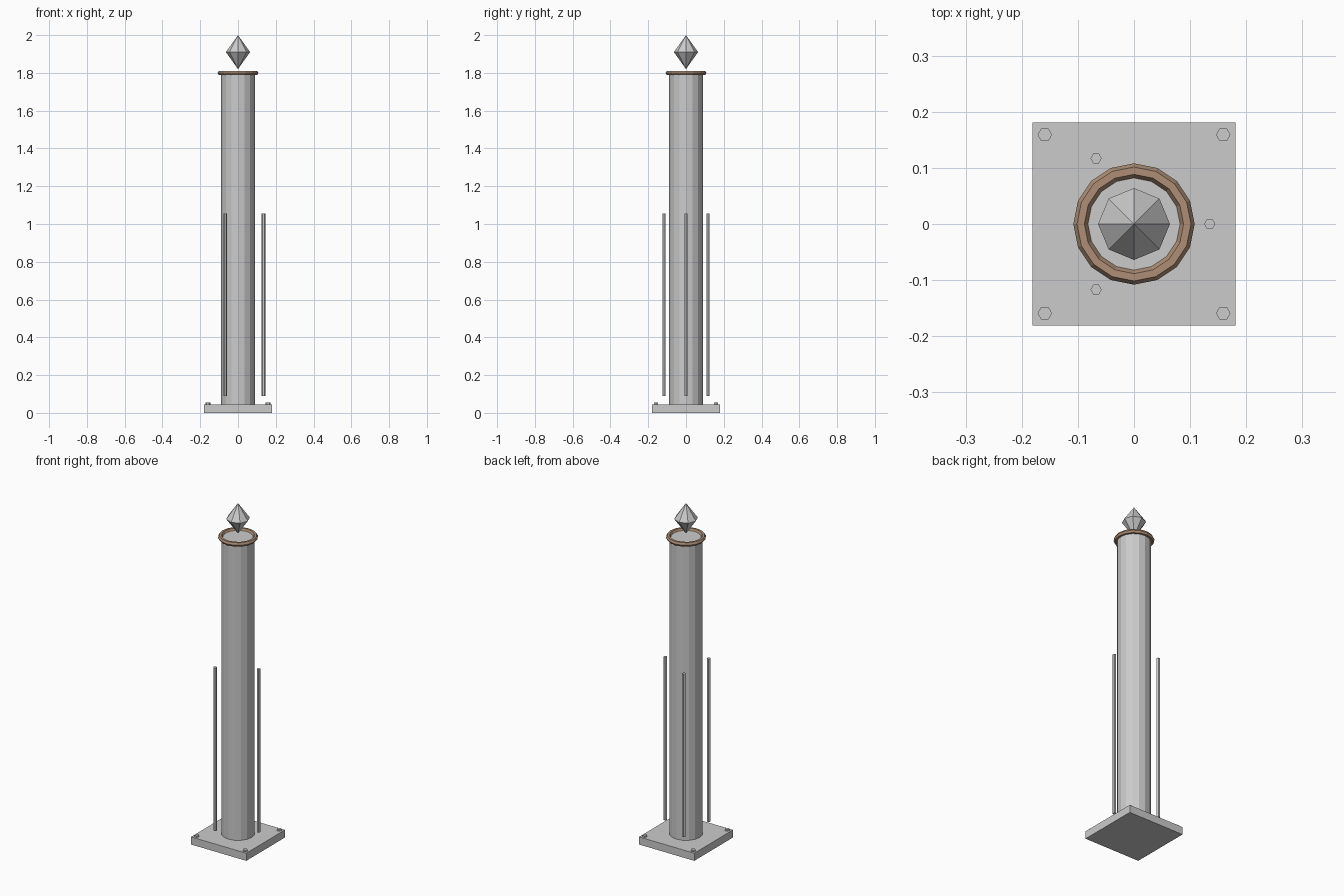
import bpy
from math import cos, sin, pi, radians

if "Cube" in bpy.data.objects:
    bpy.data.objects.remove(bpy.data.objects["Cube"])


def prism(name, sides, radius, z0, z1, x=0, y=0):
    """Upright flat-faced cylinder with a corner pointing along +x."""
    bpy.ops.mesh.primitive_cylinder_add(
        vertices=sides, radius=radius, depth=z1 - z0,
        location=(x, y, (z0 + z1) / 2), rotation=(0, 0, pi / 2))
    bpy.context.object.name = name
    return bpy.context.object


# Square base plate
bpy.ops.mesh.primitive_cube_add(size=1, location=(0, 0, 0.0225))
plate = bpy.context.object
plate.name = "base_plate"
plate.scale = (0.362, 0.362, 0.045)

# Corner bolts
for sx in (-1, 1):
    for sy in (-1, 1):
        prism("corner_bolt", 6, 0.013, 0.04, 0.054, sx * 0.159, sy * 0.159)

# Main column
prism("column", 16, 0.09, 0.04, 1.8)

# Three thin rods standing around the column
for i in range(3):
    a = radians(120 * i)
    prism("side_rod", 6, 0.01, 0.09, 1.055, 0.135 * cos(a), 0.135 * sin(a))

# Coloured collar ring at the top
bpy.ops.mesh.primitive_torus_add(
    major_segments=16, minor_segments=6,
    major_radius=0.095, minor_radius=0.013, location=(0, 0, 1.8))
ring = bpy.context.object
ring.name = "collar_ring"
copper = bpy.data.materials.new("copper_brown")
copper.diffuse_color = (0.42, 0.27, 0.18, 1)
copper.use_nodes = True
copper.node_tree.nodes["Principled BSDF"].inputs["Base Color"].default_value = copper.diffuse_color
ring.data.materials.append(copper)

# Floating eight-sided crystal finial: two points and a middle ring
n = 8
verts = [(0, 0, 2.0), (0, 0, 1.82)]
verts += [(0.064 * cos(2 * pi * i / n), 0.064 * sin(2 * pi * i / n), 1.91) for i in range(n)]
faces = []
for i in range(n):
    a, b = 2 + i, 2 + (i + 1) % n
    faces += [(0, a, b), (1, b, a)]
mesh = bpy.data.meshes.new("crystal_finial")
mesh.from_pydata(verts, [], faces)
bpy.context.collection.objects.link(bpy.data.objects.new("crystal_finial", mesh))
